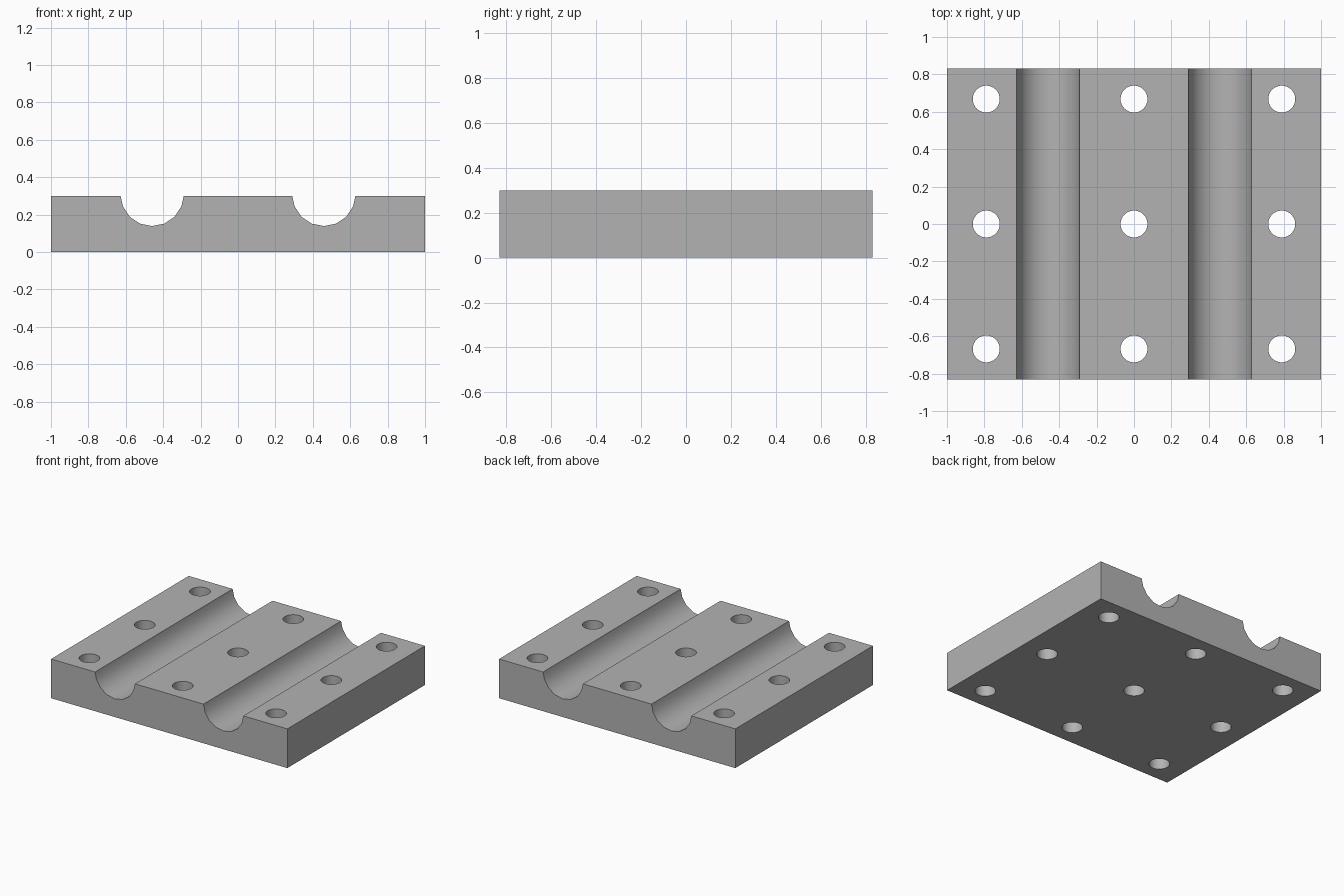
import bpy
import bmesh
from math import pi, cos, sin, sqrt, radians
from mathutils import Matrix, Vector

HALF_X, HALF_Y, HEIGHT = 1.0, 0.832, 0.30
GROOVE_X, GROOVE_Z, GROOVE_R = 0.459, 0.308, 0.169
HOLE_X, HOLE_Y, HOLE_R = 0.79, 0.668, 0.072

if "Cube" in bpy.data.objects:
    bpy.data.objects.remove(bpy.data.objects["Cube"], do_unlink=True)

# Single grey material
grey = bpy.data.materials.new("plain_grey")
grey.use_nodes = True
colour = (0.45, 0.45, 0.45, 1)
grey.diffuse_color = colour
grey.node_tree.nodes["Principled BSDF"].inputs["Base Color"].default_value = colour


def make_object(name, bm):
    bmesh.ops.recalc_face_normals(bm, faces=bm.faces)
    mesh = bpy.data.meshes.new(name)
    bm.to_mesh(mesh)
    bm.free()
    mesh.materials.append(grey)
    obj = bpy.data.objects.new(name, mesh)
    bpy.context.collection.objects.link(obj)
    return obj


def groove(cx, steps=8):
    """Arc across one groove, from its right rim to its left rim."""
    rim = sqrt(GROOVE_R ** 2 - (GROOVE_Z - HEIGHT) ** 2)
    arc = [(cx + GROOVE_R * cos(pi + pi * i / steps),
            GROOVE_Z + GROOVE_R * sin(pi + pi * i / steps)) for i in range(1, steps)]
    return [(cx - rim, HEIGHT)] + arc + [(cx + rim, HEIGHT)]


# Block: grooved cross-section extruded along y
profile = [(-HALF_X, 0), (-HALF_X, HEIGHT)]
profile += groove(-GROOVE_X) + groove(GROOVE_X)
profile += [(HALF_X, HEIGHT), (HALF_X, 0)]
bm = bmesh.new()
section = bm.faces.new([bm.verts.new((x, -HALF_Y, z)) for x, z in profile])
swept = bmesh.ops.extrude_face_region(bm, geom=[section])["geom"]
bmesh.ops.translate(bm, vec=(0, 2 * HALF_Y, 0),
                    verts=[v for v in swept if isinstance(v, bmesh.types.BMVert)])
block = make_object("grooved_block", bm)

# Bolt holes: a three by three grid of cutters
bm = bmesh.new()
for x in (-HOLE_X, 0, HOLE_X):
    for y in (-HOLE_Y, 0, HOLE_Y):
        bmesh.ops.create_cone(bm, cap_ends=True, segments=32, radius1=HOLE_R,
                              radius2=HOLE_R, depth=1,
                              matrix=Matrix.Translation(Vector((x, y, HEIGHT / 2))))
cutter = make_object("hole_cutter", bm)
cutter.hide_render = True

bpy.ops.object.select_all(action="DESELECT")
block.select_set(True)
bpy.context.view_layer.objects.active = block
cut = block.modifiers.new("bolt_holes", "BOOLEAN")
cut.operation = "DIFFERENCE"
cut.solver = "EXACT"
cut.object = cutter
bpy.ops.object.modifier_apply(modifier=cut.name)
bpy.data.objects.remove(cutter, do_unlink=True)

# Smooth grooves and holes, crisp rims
bpy.ops.object.shade_smooth_by_angle(angle=radians(35))
